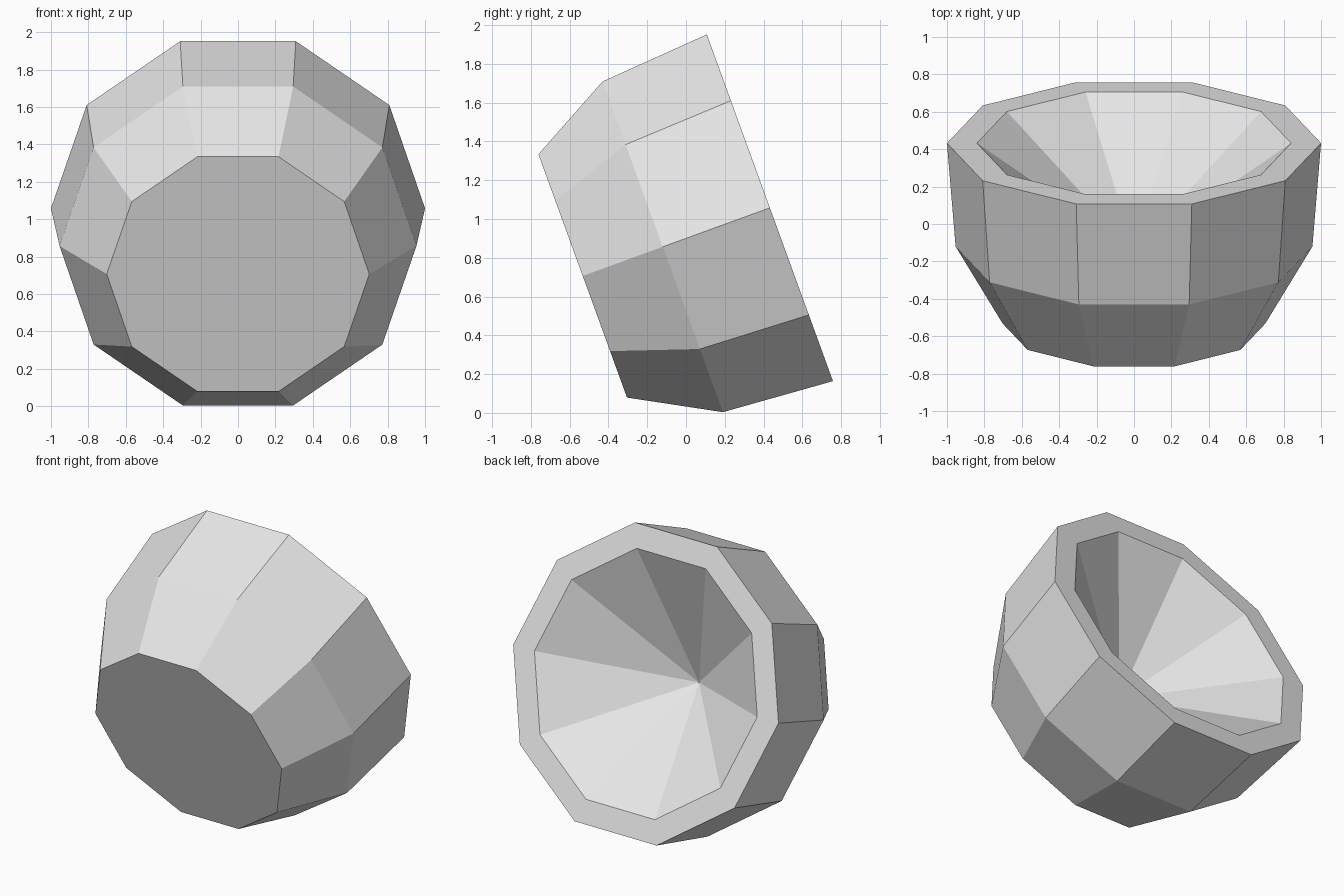
import bpy, bmesh, math
from mathutils import Matrix, Vector

cube = bpy.data.objects.get("Cube")
if cube:
    bpy.data.objects.remove(cube, do_unlink=True)

SIDES = 10
# Bowl profile along its axis: (radius, height relative to the rim plane)
PROFILE = [(0.702, -1.027), (0.954, -0.588), (1.0, 0.0), (0.84, 0.0)]
APEX_DEPTH = -0.61

# Plain grey surface
grey = bpy.data.materials.new("light_grey")
grey.use_nodes = True
colour = (0.8, 0.8, 0.8, 1.0)
grey.diffuse_color = colour
grey.node_tree.nodes["Principled BSDF"].inputs["Base Color"].default_value = colour

bm = bmesh.new()


def ring(radius, height):
    return [bm.verts.new((radius * math.cos(math.tau * i / SIDES),
                          radius * math.sin(math.tau * i / SIDES), height))
            for i in range(SIDES)]


# Outer wall and flat rim
rings = [ring(r, h) for r, h in PROFILE]
for low, high in zip(rings, rings[1:]):
    for i in range(SIDES):
        j = (i + 1) % SIDES
        bm.faces.new((low[i], low[j], high[j], high[i]))

# Flat base
bm.faces.new(rings[0][::-1])

# Conical hollow
apex = bm.verts.new((0, 0, APEX_DEPTH))
for i in range(SIDES):
    bm.faces.new((rings[-1][i], rings[-1][(i + 1) % SIDES], apex))

# Tip the bowl over so the opening faces back and slightly up
bm.transform(Matrix.Translation(Vector((0, 0.4325, 1.0575)))
             @ Matrix.Rotation(math.radians(-70), 4, 'X'))
bmesh.ops.recalc_face_normals(bm, faces=bm.faces)

mesh = bpy.data.meshes.new("faceted_bowl")
bm.to_mesh(mesh)
bm.free()
mesh.materials.append(grey)
bowl = bpy.data.objects.new("faceted_bowl", mesh)
bpy.context.collection.objects.link(bowl)
